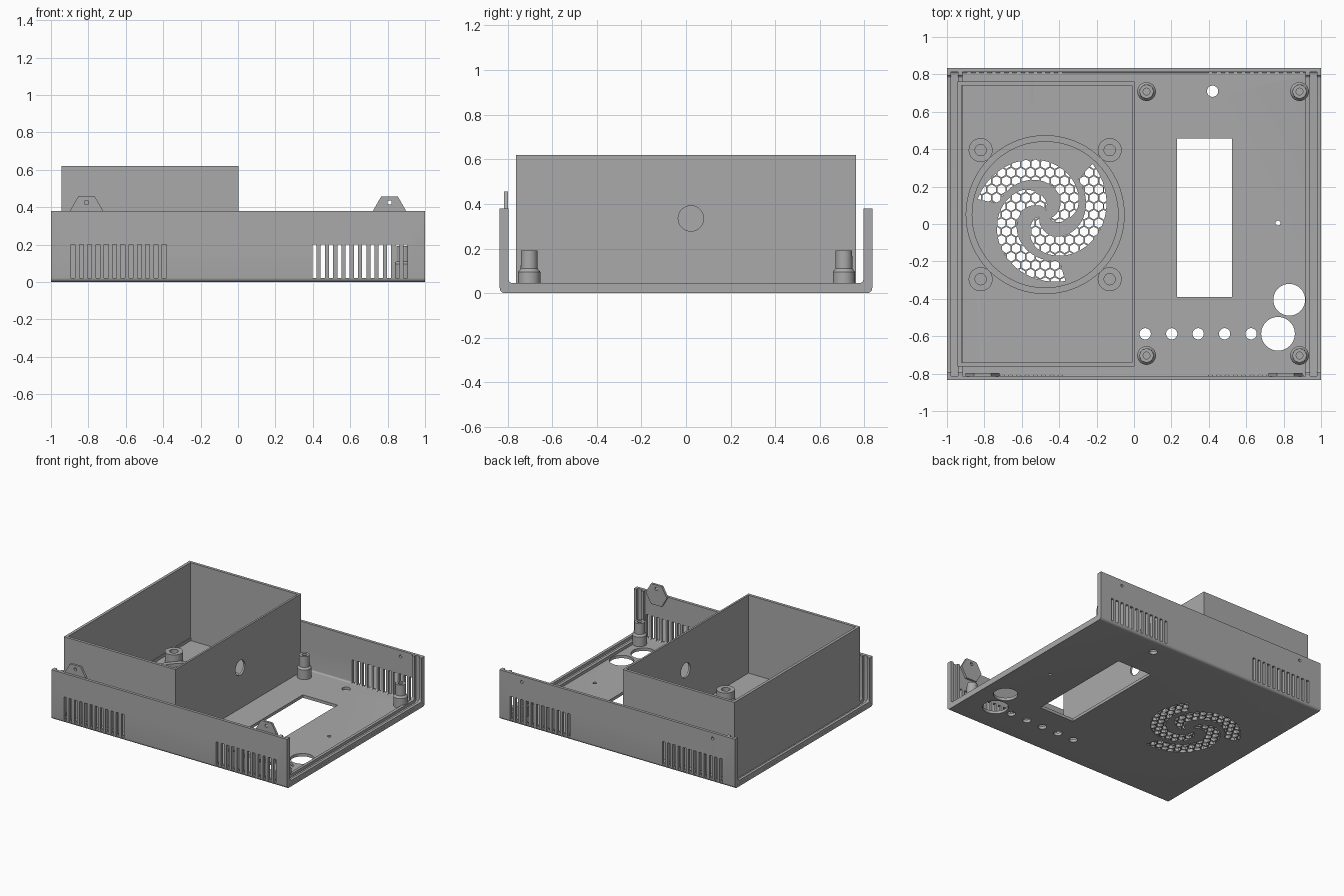
import bpy, bmesh, math
from math import sin, cos, pi, radians

if "Cube" in bpy.data.objects:
    bpy.data.objects.remove(bpy.data.objects["Cube"])

grey = bpy.data.materials.new("plain_grey")
grey.use_nodes = True
COLOUR = (0.4, 0.4, 0.4, 1)
grey.diffuse_color = COLOUR
grey.node_tree.nodes["Principled BSDF"].inputs["Base Color"].default_value = COLOUR

T = 0.0222            # wall thickness
HALF_Y = 0.835
WALL_TOP = 0.38
FAN = (-0.475, 0.05)


def prism(bm, outline, lo, hi, axis="z"):
    """Extrude a flat outline along an axis."""
    place = {"z": lambda a, b, t: (a, b, t),
             "y": lambda a, b, t: (a, t, b),
             "x": lambda a, b, t: (t, a, b)}[axis]
    rings = [[bm.verts.new(place(a, b, t)) for a, b in outline] for t in (lo, hi)]
    n = len(outline)
    bm.faces.new(rings[0])
    bm.faces.new(rings[1][::-1])
    for i in range(n):
        j = (i + 1) % n
        bm.faces.new((rings[0][i], rings[1][i], rings[1][j], rings[0][j]))


def rect(a0, a1, b0, b1):
    return [(a0, b0), (a1, b0), (a1, b1), (a0, b1)]


def ngon(a, b, r, n=40, start=0.0):
    return [(a + r * cos(start + 2 * pi * i / n), b + r * sin(start + 2 * pi * i / n))
            for i in range(n)]


def finish(name, bm):
    bmesh.ops.recalc_face_normals(bm, faces=bm.faces)
    mesh = bpy.data.meshes.new(name)
    bm.to_mesh(mesh)
    bm.free()
    mesh.materials.append(grey)
    ob = bpy.data.objects.new(name, mesh)
    bpy.context.collection.objects.link(ob)
    return ob


def solid(name, *prisms):
    bm = bmesh.new()
    for p in prisms:
        prism(bm, *p)
    return finish(name, bm)


def boolean(ob, cutter, operation="DIFFERENCE"):
    """Apply a boolean and remove its cutter."""
    mod = ob.modifiers.new("cut", "BOOLEAN")
    mod.operation, mod.solver, mod.object = operation, "EXACT", cutter
    deps = bpy.context.evaluated_depsgraph_get()
    mesh = bpy.data.meshes.new_from_object(ob.evaluated_get(deps))
    ob.modifiers.clear()
    ob.data = mesh
    bpy.data.objects.remove(cutter)


def lathe(name, profile, centre, closed=False, n=40):
    """Spin a radius/height profile about a vertical axis."""
    bm = bmesh.new()
    verts = [bm.verts.new((r, 0, z)) for r, z in profile]
    pairs = list(zip(verts, verts[1:] + verts[:1] if closed else verts[1:]))
    edges = [bm.edges.new(p) for p in pairs]
    bmesh.ops.spin(bm, geom=verts + edges, cent=(0, 0, 0), axis=(0, 0, 1),
                   angle=2 * pi, steps=n, use_merge=True)
    bmesh.ops.remove_doubles(bm, verts=bm.verts, dist=1e-5)
    bmesh.ops.translate(bm, verts=bm.verts, vec=(*centre, 0))
    return finish(name, bm)


def trough(outer_y, inner_y, bottom, floor, top, r_out, r_in):
    """U-shaped cross-section with rounded lower corners."""
    def corner(y, z, r):
        return [(y - r + r * cos(a), z + r - r * sin(a))
                for a in (radians(15 * k) for k in range(7))]
    out = [(outer_y, top)] + corner(outer_y, bottom, r_out)
    inn = [(inner_y, top)] + corner(inner_y, floor, r_in)
    flip = lambda pts: [(-y, z) for y, z in reversed(pts)]
    return out + flip(out) + list(reversed(flip(inn))) + list(reversed(inn))


# Tray: floor with front and back walls
tray = solid("tray", (trough(HALF_Y, HALF_Y - T, 0, T, WALL_TOP, T, 0.012), -1, 1, "x"))

# Tray openings: window, button and socket holes, wall vents, screw holes
round_holes = [(0.42, 0.71, 0.03), (0.77, 0.005, 0.013),
               (0.83, -0.405, 0.085), (0.77, -0.587, 0.09)]
round_holes += [(0.06 + 0.1415 * k, -0.587, 0.03) for k in range(5)]
cuts = [(ngon(*h), -0.1, 0.1) for h in round_holes]
cuts.append((rect(0.23, 0.525, -0.39, 0.457), -0.1, 0.1))
for start in (-0.893, 0.398):
    for k in range(12):
        x = start + 0.0443 * k
        for lo, hi in ((-0.9, -0.8), (0.8, 0.9)):
            cuts.append((rect(x, x + T, T - 0.001, 0.2), lo, hi, "y"))
for x in (-0.81, 0.81):
    cuts.append((ngon(x, 0.335, 0.011, 20), 0.78, 0.9, "y"))
boolean(tray, solid("tray_cutter", *cuts))

# Fan grille: honeycomb holes limited to three spiral arms
PITCH = 0.052
cells = []
for row in range(-9, 10):
    for col in range(-8, 9):
        dx, dy = (col + 0.5 * (row % 2)) * PITCH, row * PITCH * 0.866
        if math.hypot(dx, dy) < 0.42:
            cells.append((ngon(FAN[0] + dx, FAN[1] + dy, 0.0255, 6, pi / 6), -0.05, 0.1))
arms = []
for tip in (167, 47, -73):
    outer, inner = [], []
    for k in range(37):
        turn = 0.1 * k
        r = 0.315 - 0.055 * turn - 0.006 * turn ** 2
        w = min(0.056, 0.45 * r)
        a = radians(tip) - turn
        for side, rr in ((outer, r + w), (inner, r - w)):
            side.append((FAN[0] + rr * cos(a), FAN[1] + rr * sin(a)))
    arms.append((outer + inner[::-1], -0.03, 0.08))
grille = solid("grille_cutter", *cells)
boolean(grille, solid("spiral_cutter", *arms), "INTERSECT")
boolean(tray, grille)

# End rims and ribs that form the panel grooves
rib = trough(HALF_Y - 0.015, HALF_Y - 0.04, 0.01, 2 * T, WALL_TOP - 0.0005, 0.015, 0.018)
for side, s in (("right", -1), ("left", 1)):
    for part, a, b in (("end_rim", 0.978, 0.9995), ("groove_rib", 0.918, 0.94)):
        solid(f"{side}_{part}", (rib, s * a, s * b, "x"))

# Open-topped fan housing with a cable hole in its inner side
housing = solid("fan_housing", (rect(-0.944, 0.003, -0.762, 0.762), 0.015, 0.62))
boolean(housing, solid("housing_cutter", (rect(-0.922, -0.012, -0.74, 0.74), -0.1, 0.8)))
boolean(housing, solid("cable_cutter", (ngon(0.022, 0.335, 0.057), -0.1, 0.1, "x")))

# Fan ring and fan mounts
lathe("fan_ring", [(0.39, 0.015), (0.425, 0.015), (0.425, 0.05), (0.39, 0.05)],
      FAN, True, 72)
mount = [(0.064, 0.015), (0.064, 0.1), (0.03, 0.1), (0.03, 0.03), (0, 0.03)]
for sx in (-1, 1):
    for sy in (-1, 1):
        lathe("fan_mount", mount, (FAN[0] + 0.345 * sx, FAN[1] + 0.345 * sy))

# Circuit board standoffs
post = [(0.05, 0.015), (0.05, 0.095), (0.046, 0.1), (0.038, 0.11),
        (0.037, 0.192), (0.018, 0.192), (0.018, 0.03), (0, 0.03)]
for x in (0.067, 0.885):
    for y in (-0.703, 0.708):
        lathe("board_standoff", post, (x, y))

# Hexagonal screw tabs inside the front wall
for x in (-0.81, 0.81):
    tab = solid("screw_tab", (ngon(x, 0.378, 0.09, 6), -0.815, -0.797, "y"))
    boolean(tab, solid("tab_cutter", (ngon(x, 0.425, 0.012, 20), -0.9, -0.7, "y")))

# Smooth round surfaces, keep edges sharp
bpy.ops.object.select_all(action="DESELECT")
for ob in bpy.context.scene.objects:
    if ob.type == "MESH":
        ob.select_set(True)
        bpy.context.view_layer.objects.active = ob
bpy.ops.object.shade_smooth_by_angle(angle=radians(30))
